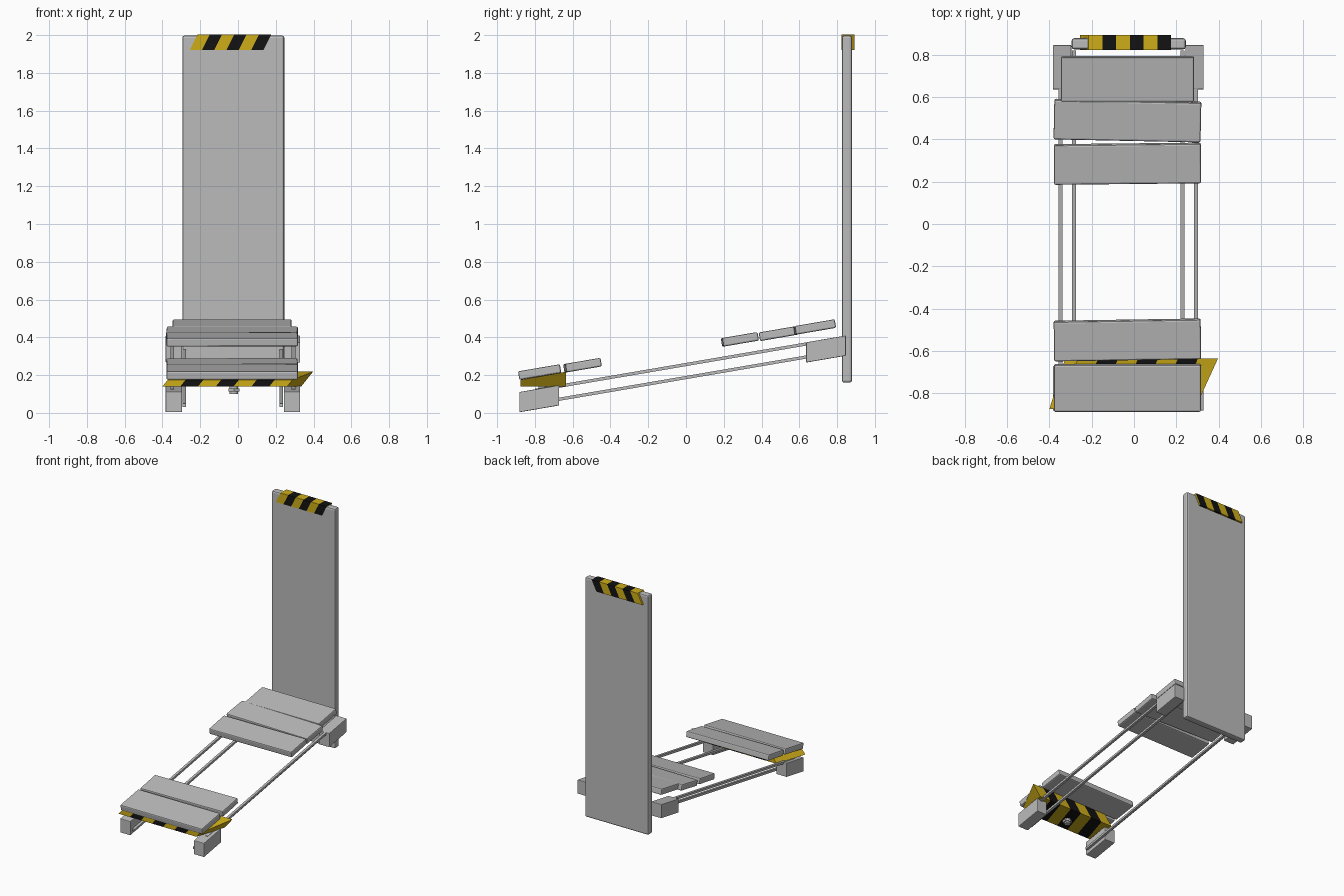
import bpy, bmesh, math
from mathutils import Matrix, Vector

cube = bpy.data.objects.get("Cube")
if cube:
    bpy.data.objects.remove(cube, do_unlink=True)


def material(name, rgb):
    m = bpy.data.materials.new(name)
    m.use_nodes = True
    m.diffuse_color = (*rgb, 1)
    m.node_tree.nodes["Principled BSDF"].inputs["Base Color"].default_value = (*rgb, 1)
    return m


GREY = material("light grey", (0.5, 0.5, 0.5))
YELLOW = material("warning yellow", (0.62, 0.42, 0.01))
BLACK = material("black", (0.006, 0.006, 0.006))
TILT = math.radians(9.7)
SLOPE = math.tan(TILT)
MID_X = -0.027          # centre line between the side rails


def finish(name, bm, mats):
    bmesh.ops.recalc_face_normals(bm, faces=bm.faces)
    me = bpy.data.meshes.new(name)
    bm.to_mesh(me)
    bm.free()
    for m in mats:
        me.materials.append(m)
    ob = bpy.data.objects.new(name, me)
    bpy.context.collection.objects.link(ob)
    return ob


def box(name, centre, size, turn=Matrix(), bevel=0.0):
    bm = bmesh.new()
    bmesh.ops.create_cube(bm, size=1, matrix=Matrix.Diagonal((*size, 1)))
    if bevel:
        bmesh.ops.bevel(bm, geom=bm.edges[:], offset=bevel, segments=2,
                        profile=0.5, affect='EDGES')
    bm.transform(Matrix.Translation(centre) @ turn)
    return finish(name, bm, [GREY])


def striped_block(name, start, width, count, place):
    """Block cut into slanted stripes; place(u, back, top) gives its corners."""
    bm = bmesh.new()
    corners = [(0, 0), (1, 0), (1, 1), (0, 1)]
    rings = [[bm.verts.new(place(start + i * width, b, t)) for b, t in corners]
             for i in range(count + 1)]
    for i in range(count):
        for j in range(4):
            k = (j + 1) % 4
            f = bm.faces.new((rings[i][j], rings[i][k], rings[i + 1][k], rings[i + 1][j]))
            f.material_index = 1 - i % 2
    for ring in (rings[0], rings[-1]):
        bm.faces.new(ring).material_index = 1
    return finish(name, bm, [BLACK, YELLOW])


# Upright board with striped cap
box("back_board", (-0.025, 0.852, 1.079), (0.54, 0.053, 1.838), bevel=0.012)


def cap_corner(u, back, top):
    return (u - 0.04 * (1 - top), 0.822 + 0.071 * back, 1.922 + 0.08 * top)


striped_block("board_warning_cap", -0.215, 0.065, 6, cap_corner)

# Sloping planks: name, y, z, width, depth, yaw in degrees
planks = [
    ("front_plank", -0.775, 0.216, 0.695, 0.225, 0.0),
    ("second_plank", -0.548, 0.252, 0.695, 0.19, 0.9),
    ("third_plank", 0.285, 0.389, 0.695, 0.19, 0.6),
    ("fourth_plank", 0.489, 0.420, 0.695, 0.19, -1.2),
    ("rear_plank", 0.685, 0.455, 0.63, 0.215, 0.0),
]
for name, y, z, w, d, yaw in planks:
    turn = Matrix.Rotation(TILT, 4, 'X') @ Matrix.Rotation(math.radians(yaw), 4, 'Z')
    box(name, (-0.031, y, z), (w, d, 0.046), turn, 0.008)

# Corner blocks, with vertical ends and sloping tops
shear = Matrix.Identity(4)
shear[2][1] = SLOPE
for side, s in (("left", 1), ("right", -1)):
    x = MID_X + s * 0.313
    box(side + "_front_block", (x, -0.777, 0.075), (0.087, 0.21, 0.107), shear, 0.004)
    box(side + "_rear_block", (x, 0.741, 0.338), (0.087, 0.21, 0.107), shear, 0.004)
    # Rails: the upper one runs outside, the lower one inside
    for level, off, z0, y0, y1 in (("upper", 0.321, 0.256, -0.80, 0.80),
                                   ("lower", 0.257, 0.187, -0.86, 0.82)):
        mid = (y0 + y1) / 2
        box(f"{side}_{level}_rail", (MID_X + s * off, mid, z0 + mid * SLOPE),
            (0.019, y1 - y0, 0.017), shear)


# Striped wedge below the front plank
def wedge_corner(u, back, top):
    z = 0.14 + top * (0.035 + 0.043 * back)
    return (u + 0.075 * back + 0.8 * (z - 0.14), -0.875 + 0.24 * back, z)


striped_block("front_warning_wedge", -0.4, 0.66 / 7, 7, wedge_corner)

# Bolt hanging below the wedge
bm = bmesh.new()
for sides, r, z, h in ((6, 0.034, 0.12, 0.016), (12, 0.022, 0.124, 0.048)):
    bmesh.ops.create_cone(bm, cap_ends=True, segments=sides, radius1=r, radius2=r,
                          depth=h, matrix=Matrix.Translation((-0.022, -0.76, z)))
finish("underside_bolt", bm, [GREY])
